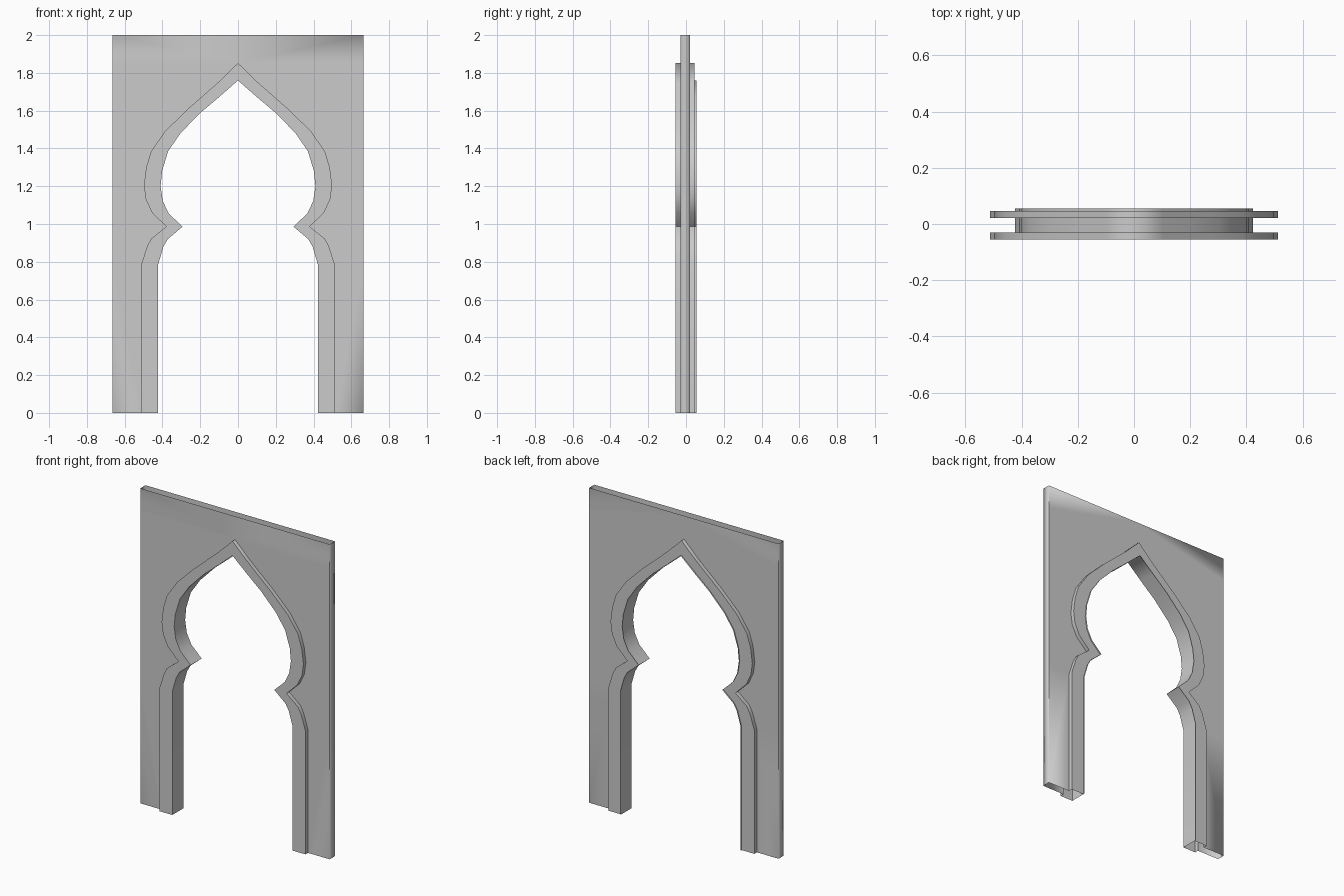
import bpy

if "Cube" in bpy.data.objects:
    bpy.data.objects.remove(bpy.data.objects["Cube"])

# Right half of the arch, bottom to apex, as (x, z)
INNER = [(0.423, 0), (0.423, 0.785), (0.395, 0.88), (0.372, 0.92), (0.294, 0.986),
         (0.366, 1.055), (0.398, 1.12), (0.41, 1.2), (0.402, 1.28), (0.37, 1.385),
         (0.305, 1.48), (0.2, 1.588), (0.1, 1.672), (0, 1.76)]
OUTER = [(0.512, 0), (0.512, 0.785), (0.482, 0.88), (0.46, 0.922), (0.38, 0.986),
         (0.455, 1.06), (0.488, 1.13), (0.498, 1.205), (0.486, 1.3), (0.46, 1.385),
         (0.387, 1.49), (0.27, 1.605), (0.105, 1.75), (0, 1.852)]
HALF_W, HEIGHT = 0.665, 2.0
WALL_F, WALL_B = -0.03, 0.021
TRIM_F, TRIM_B, LINING_B = -0.055, 0.046, 0.055


def at(profile, y):
    return [(x, y, z) for x, z in profile]


def make_part(name, strips):
    """Each strip joins two equal-length polylines with quads; mirrored over x."""
    verts, faces = [], []
    for a, b in strips:
        s, n = len(verts), len(a)
        verts += a + b
        faces += [(s + i, s + n + i, s + n + i + 1, s + i + 1) for i in range(n - 1)]
    mesh = bpy.data.meshes.new(name)
    mesh.from_pydata(verts, [], faces)
    obj = bpy.data.objects.new(name, mesh)
    bpy.context.collection.objects.link(obj)
    bpy.ops.object.select_all(action='DESELECT')
    obj.select_set(True)
    bpy.context.view_layer.objects.active = obj
    weld = obj.modifiers.new("weld", 'WELD')
    weld.merge_threshold = 0.0005
    bpy.ops.object.modifier_apply(modifier=weld.name)
    bpy.ops.object.shade_smooth_by_angle(angle=0.52)
    mirror = obj.modifiers.new("mirror", 'MIRROR')
    mirror.merge_threshold = 0.0005
    return obj


# Hollow wall panel, open at the top and bottom
hole = OUTER + [(0, HEIGHT)]
edge = [(HALF_W, z) for x, z in hole]
side = [(HALF_W, 0), (HALF_W, HEIGHT)]
make_part("wall_panel", [
    (at(hole, WALL_F), at(edge, WALL_F)),
    (at(edge, WALL_B), at(hole, WALL_B)),
    (at(side, WALL_F), at(side, WALL_B)),
])

# Raised trim: front and back faces with their outer rims
make_part("arch_trim", [
    (at(INNER, TRIM_F), at(OUTER, TRIM_F)),
    (at(OUTER, TRIM_B), at(INNER, TRIM_B)),
    (at(OUTER, TRIM_F), at(OUTER, WALL_F)),
    (at(OUTER, WALL_B), at(OUTER, TRIM_B)),
])

# Lining of the opening, standing slightly proud at the back
make_part("opening_lining", [(at(INNER, LINING_B), at(INNER, TRIM_F))])
